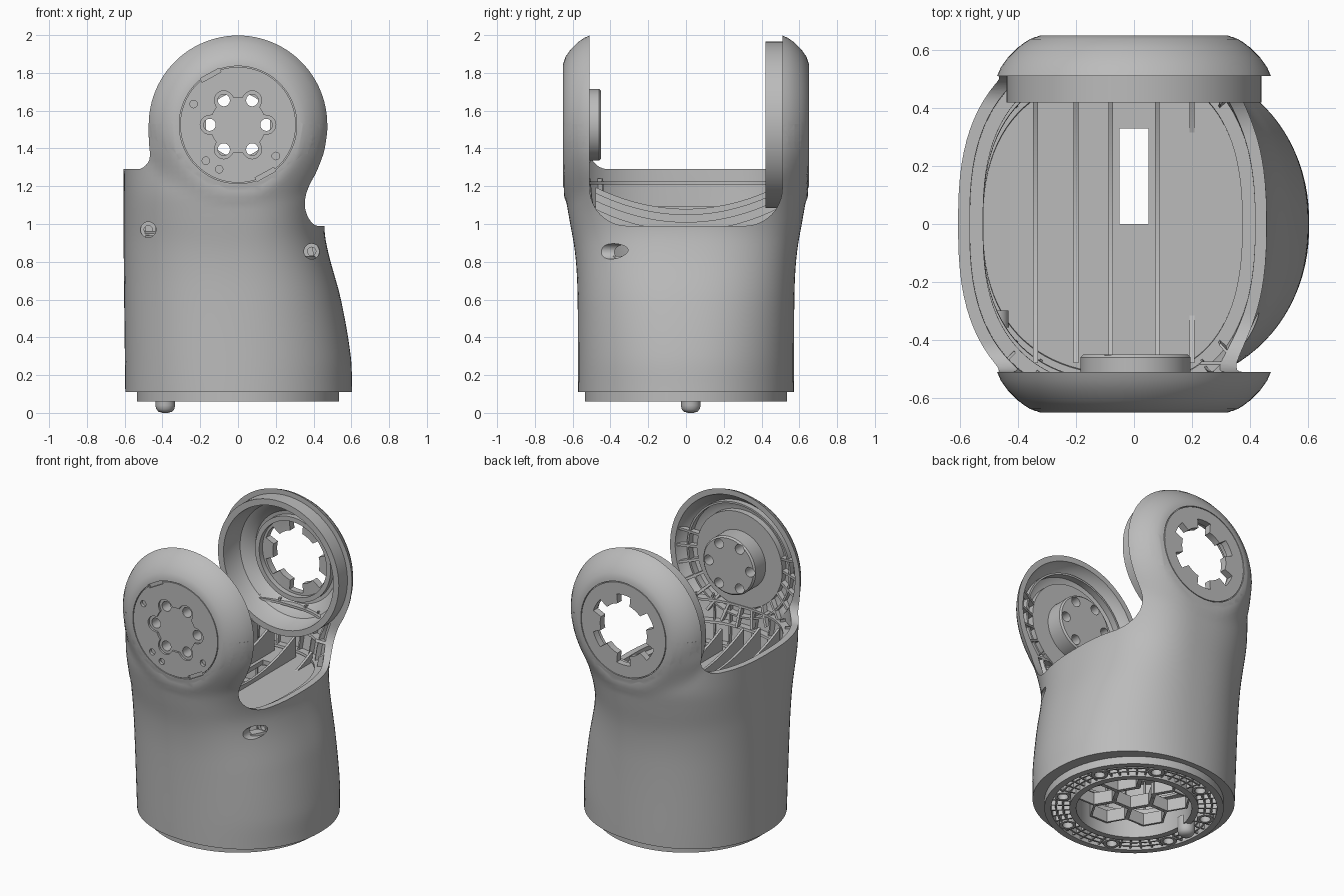
import bpy, bmesh, math

cube = bpy.data.objects.get("Cube")
if cube:
    bpy.data.objects.remove(cube, do_unlink=True)

GREY = (0.5, 0.5, 0.5, 1)
mat = bpy.data.materials.new("light_grey_plastic")
mat.use_nodes = True
mat.diffuse_color = GREY
mat.node_tree.nodes["Principled BSDF"].inputs["Base Color"].default_value = GREY

PIVOT = 1.525            # height of the joint axis
WALL = 0.04
SIDES = 96
TURN = 2 * math.pi
parts = []


def finish(name, bm):
    bmesh.ops.recalc_face_normals(bm, faces=bm.faces)
    me = bpy.data.meshes.new(name)
    bm.to_mesh(me)
    bm.free()
    me.materials.append(mat)
    ob = bpy.data.objects.new(name, me)
    bpy.context.collection.objects.link(ob)
    parts.append(ob)
    return ob


def skin(bm, rings, wrap=False):
    """Join rings of points with quads; cap the ends unless wrapped."""
    vs = [[bm.verts.new(p) for p in r] for r in rings]
    n = len(vs[0])
    for i in range(len(vs) if wrap else len(vs) - 1):
        a, b = vs[i], vs[(i + 1) % len(vs)]
        for j in range(n):
            k = (j + 1) % n
            bm.faces.new((a[j], a[k], b[k], b[j]))
    if not wrap:
        bm.faces.new(vs[0])
        bm.faces.new(vs[-1])


def place(axis, t, u, v):
    return {"x": (t, u, v), "y": (u, t, v), "z": (u, v, t)}[axis]


def circle(u, v, r, n=32, start=0.0):
    return [(u + r * math.cos(start + TURN * i / n), v + r * math.sin(start + TURN * i / n)) for i in range(n)]


def rect(u0, u1, v0, v1):
    return [(u0, v0), (u1, v0), (u1, v1), (u0, v1)]


def prisms(name, polys, axis, lo, hi):
    bm = bmesh.new()
    for poly in polys:
        skin(bm, [[place(axis, t, u, v) for u, v in poly] for t in (lo, hi)])
    return finish(name, bm)


def lathes(name, profile, axis, centres, wrap=True, n=SIDES):
    """Turn a (radius, along) profile about an axis at each centre."""
    bm = bmesh.new()
    for u, v in centres:
        skin(bm, [[place(axis, t, a, b) for a, b in circle(u, v, r, n)] for r, t in profile], wrap)
    return finish(name, bm)


def tube(r0, r1, t0, t1):
    return [(r0, t0), (r1, t0), (r1, t1), (r0, t1)]


def boolean(ob, tool, op="DIFFERENCE", keep=False):
    m = ob.modifiers.new(op, "BOOLEAN")
    m.operation, m.solver, m.object = op, "EXACT", tool
    bpy.context.view_layer.objects.active = ob
    bpy.ops.object.modifier_apply(modifier=m.name)
    if not keep:
        parts.remove(tool)
        bpy.data.objects.remove(tool, do_unlink=True)


def curve(keys, z):
    """Smooth curve through (height, value) keys."""
    z = min(max(z, keys[0][0]), keys[-1][0])
    i = max(k for k in range(len(keys) - 1) if keys[k][0] <= z)

    def slope(k):
        a, b = keys[max(k - 1, 0)], keys[min(k + 1, len(keys) - 1)]
        return (b[1] - a[1]) / (b[0] - a[0])
    (z0, p), (z1, q) = keys[i], keys[i + 1]
    h = z1 - z0
    t = (z - z0) / h
    return ((2*t**3 - 3*t*t + 1) * p + (t**3 - 2*t*t + t) * h * slope(i)
            + (3*t*t - 2*t**3) * q + (t**3 - t*t) * h * slope(i + 1))


# Body outline by height: left, right, depth, squareness; ear dome by radius
LEFT = [(0.11, 0.605), (0.3, 0.597), (0.6, 0.545), (0.85, 0.478), (0.98, 0.458),
        (1.12, 0.475), (1.3, 0.55), (1.53, 0.632)]
RIGHT = [(0.11, 0.597), (0.8, 0.605), (1.29, 0.607), (1.4, 0.615), (1.53, 0.632)]
DEPTH = [(0.11, 0.572), (0.65, 0.575), (0.85, 0.588), (1.05, 0.622), (1.2, 0.645), (1.53, 0.646)]
SQUARE = [(0.11, 2.15), (0.9, 2.4), (1.15, 2.6), (1.53, 2.6)]
DOME = [(0.325, 0.65), (0.36, 0.638), (0.4, 0.61), (0.435, 0.575), (0.46, 0.54), (0.475, 0.505)]


def body_point(ang, z, off=0.0):
    c, s, e = math.cos(ang), math.sin(ang), 2 / curve(SQUARE, z)
    a = curve(LEFT if c > 0 else RIGHT, z) - off
    return (math.copysign(a * abs(c) ** e, c),
            math.copysign((curve(DEPTH, z) - off) * abs(s) ** e, s), z)


def ear_reach(dx, dy, z):
    """Distance from the centre line to the ear surface at one height."""
    lo, hi = 0.0, 0.9
    for _ in range(18):
        m = (lo + hi) / 2
        r = math.hypot(m * dx, z - PIVOT)
        inside = r < 0.475 and abs(m * dy) < curve(DOME, r)
        lo, hi = (m, hi) if inside else (lo, m)
    return lo


def blended_point(ang, z):
    """Body surface swelling smoothly into the ears."""
    x, y, z = body_point(ang, z)
    if z < 1.05:
        return x, y, z
    d = math.hypot(x, y)
    ear = ear_reach(x / d, y / d, z)
    k = 0.05 * min(1, (z - 1.05) / 0.08, (1.5301 - z) / 0.15) + 1e-5
    f = (max(d, ear) + max(k - abs(d - ear), 0) ** 2 / (4 * k)) / d
    return x * f, max(-0.647, min(0.647, y * f)), z


def body_ring(z, off=0.0):
    return [body_point(TURN * (i + 0.5) / SIDES, z, off) for i in range(SIDES)]


def loft(name, rings):
    bm = bmesh.new()
    skin(bm, rings)
    return finish(name, bm)


def levels(z0, z1, rows=44):
    return [z0 + (z1 - z0) * i / rows for i in range(rows + 1)]


def spindle(name, half):
    prof = [(r, -y) for r, y in half] + [(r, y) for r, y in reversed(half)]
    return lathes(name, prof, "y", [(0, PIVOT)], wrap=False)


def u_slot(name, floor, r, x0, x1):
    """Round-cornered slot between the two ears."""
    w, poly = 0.51, [(-0.51, 2.2)]
    for cy, start in ((-w + r, math.pi), (w - r, 1.5 * math.pi)):
        poly += [(cy + r * math.cos(start + math.pi * i / 24),
                  floor + r + r * math.sin(start + math.pi * i / 24)) for i in range(13)]
    return prisms(name, [poly + [(w, 2.2)]], "x", x0, x1)


# Hollow shell with two domed ears
shell = loft("shell", [[blended_point(TURN * (i + 0.5) / SIDES, z) for i in range(SIDES)]
                       for z in levels(0.11, 1.53)])
boolean(shell, spindle("ears", DOME), "UNION")
boolean(shell, loft("hollow", [body_ring(z, WALL) for z in levels(0.25, 1.531)]))
boolean(shell, spindle("ear_hollow", [(0.32, 0.605), (0.37, 0.59), (0.42, 0.55), (0.44, 0.5)]))
slots = [u_slot("slot_low", 0.99, 0.2, -0.001, 1), u_slot("slot_high", 1.29, 0.1, -1, 0.001)]
for s in slots:
    boolean(shell, s, keep=True)
boolean(shell, prisms("base_recess", [circle(0, 0, 0.5, SIDES)], "z", 0, 0.2))
boolean(shell, prisms("base_opening", [circle(0, 0, 0.365, SIDES)], "z", 0.1, 0.3))

# Seam rings around both joint faces
for side in (-1, 1):
    boolean(shell, lathes("seam", tube(0.306, 0.311, side * 0.638, side * 0.7), "y", [(0, PIVOT)]))

# Front joint face: clover recess, pin holes, key slots
clover = []
for i in range(120):
    a = TURN * i / 120
    phi = (a + math.pi / 6) % (math.pi / 3) - math.pi / 6
    d = 0.05 ** 2 - (0.15 * math.sin(phi)) ** 2
    r = 0.15 * math.cos(phi) + math.sqrt(d) if d > 0 else 0.145
    clover.append((r * math.cos(a), PIVOT + r * math.sin(a)))
boolean(shell, prisms("clover", [clover], "y", -0.7, -0.637))
pins = [(-0.235, 1.635), (-0.17, 1.335), (-0.1, 1.29), (0.2, 1.36)]
boolean(shell, prisms("pins", [circle(u, v, 0.02, 20) for u, v in pins], "y", -0.7, -0.63))
keys = [[(s * u, PIVOT + s * v) for u, v in ((-0.19, 0.225), (-0.09, 0.28), (-0.1, 0.3), (-0.2, 0.245))]
        for s in (1, -1)]
boolean(shell, prisms("key_slots", keys, "y", -0.7, -0.635))

# Back joint face: notched opening
gear = []
for i in range(144):
    a = TURN * i / 144
    r = 0.23 if abs(math.degrees(a) % 60 - 30) < 14 else 0.17
    gear.append((r * math.cos(a), PIVOT + r * math.sin(a)))
boolean(shell, prisms("opening", [gear], "y", 0.4, 0.8))

# Stepped hub inside the front ear, bolt holes through hub and face
hub = lathes("front_hub", [(0.18, -0.45), (0.19, -0.46), (0.19, -0.565), (0.31, -0.565), (0.31, -0.615)],
             "y", [(0.005, PIVOT)], wrap=False)
for ob in (shell, hub):
    boolean(ob, prisms("bolts", [circle(u, v, 0.032, 24) for u, v in circle(0, PIVOT, 0.15, 6)], "y", -0.8, -0.4))
bm = bmesh.new()
for i in range(15):
    a = math.pi * (1 + (i - 1) / 12)
    c, s = math.cos(a), math.sin(a)
    skin(bm, [[(r * c - w * s, y, PIVOT + r * s + w * c) for r, y in
               ((0.3, -0.61), (0.3, -0.57), (0.43, -0.52), (0.43, -0.55))] for w in (-0.008, 0.008)])
finish("front_ear_ribs", bm)
lathes("front_ear_rim", tube(0.365, 0.377, -0.595, -0.548), "y", [(0, PIVOT)])

# Bearing seat inside the back ear
lathes("back_bearing_seat", [(0.44, 0.42), (0.44, 0.53), (0.4, 0.58), (0.33, 0.615), (0.29, 0.615),
                             (0.31, 0.585), (0.37, 0.55), (0.39, 0.5), (0.4, 0.42)], "y", [(0, PIVOT)])
lathes("back_collar", tube(0.245, 0.275, 0.57, 0.615), "y", [(0, PIVOT)])

# Level ribs all round, upright ribs on the front and back walls
bm = bmesh.new()
for z in levels(0.42, 1.21, 6):
    skin(bm, [body_ring(z, 0.03), body_ring(z, 0.085), body_ring(z + 0.015, 0.085),
              body_ring(z + 0.015, 0.03)], True)
ring_ribs = finish("ring_ribs", bm)
bm = bmesh.new()
for i in range(28):
    a = TURN * (i + 0.5) / 28
    if abs(math.cos(a)) < 0.75:
        skin(bm, [[body_point(a + d, z, o) for d, o in
                   ((-0.01, 0.03), (-0.01, 0.07), (0.01, 0.07), (0.01, 0.03))] for z in levels(0.24, 1.24, 10)])
wall_ribs = finish("wall_ribs", bm)
for s in slots:
    boolean(ring_ribs, s, keep=True)
    boolean(wall_ribs, s)

# Bulkhead under the joint, with a cable slot and sagging slats on top
bulkhead = loft("bulkhead", [body_ring(z, 0.03) for z in (0.91, 0.94)])
boolean(bulkhead, prisms("cable_slot", [rect(-0.05, 0.05, 0, 0.33)], "z", 0.8, 1))
for x, low in ((-0.34, 1.08), (-0.2, 1.05), (-0.08, 1.01), (0.08, 0.965), (0.2, 0.89)):
    top = [(y, max(0.92, low + 0.5 * y * y)) for y in levels(-0.48, 0.48, 24)]
    prisms("bulkhead_slat", [top + [(0.48, 0.915), (-0.48, 0.915)]], "x", x - 0.008, x + 0.008)

# Side screw holes with blind sleeves
for x, z, y in ((0.39, 0.855, -0.285), (-0.475, 0.97, -0.35)):
    boolean(shell, prisms("screw_hole", [circle(x, z, 0.041)], "y", -0.8, y))
    y -= 0.008
    lathes("screw_sleeve", [(0.042, y + 0.06), (0.042, y), (0.022, y), (0.022, y + 0.03)], "y", [(x, z)],
           wrap=False, n=32)

# Base flange with ribbed ring
lathes("base_flange", tube(0.495, 0.535, 0.06, 0.2), "z", [(0, 0)])
lathes("base_inner_ring", tube(0.345, 0.385, 0.06, 0.25), "z", [(0, 0)])
bolt_spots = circle(0, 0, 0.445, 8, TURN / 16)
for r in (0.42, 0.46):
    ring = lathes("base_thin_ring", tube(r, r + 0.01, 0.068, 0.21), "z", [(0, 0)])
    boolean(ring, prisms("bolt_gaps", [circle(u, v, 0.045, 24) for u, v in bolt_spots], "z", 0, 0.3))
spokes = []
for i in range(48):
    if i % 6 != 3:
        c, s = math.cos(TURN * i / 48), math.sin(TURN * i / 48)
        spokes.append([(r * c - w * s, r * s + w * c) for r, w in rect(0.38, 0.51, -0.005, 0.005)])
prisms("base_spokes", spokes, "z", 0.07, 0.21)
lathes("base_bolt_bosses", [(0.05, 0.21), (0.05, 0.062), (0.032, 0.062), (0.032, 0.15)], "z", bolt_spots,
       wrap=False, n=24)

# Honeycomb in the base opening
bm = bmesh.new()
for u, v in [(0, 0)] + circle(0, 0, 0.222, 6, math.pi / 6):
    rings = [[(x, y, z) for x, y in circle(u, v, r, 6)] for r, z in tube(0.114, 0.128, 0.13, 0.21)]
    skin(bm, rings, True)
comb = finish("base_honeycomb", bm)
boolean(comb, prisms("comb_slot", [rect(-0.05, 0.05, 0, 0.33)], "z", 0, 0.4))

# Locating peg under the base
lathes("locating_peg", [(0.015, 0), (0.035, 0.006), (0.048, 0.02), (0.052, 0.04), (0.052, 0.12)], "z",
       [(-0.385, 0.025)], wrap=False, n=32)

# Smooth shading with crisp edges
bpy.ops.object.select_all(action="DESELECT")
for ob in parts:
    ob.select_set(True)
bpy.context.view_layer.objects.active = shell
bpy.ops.object.shade_smooth_by_angle(angle=math.radians(32))
